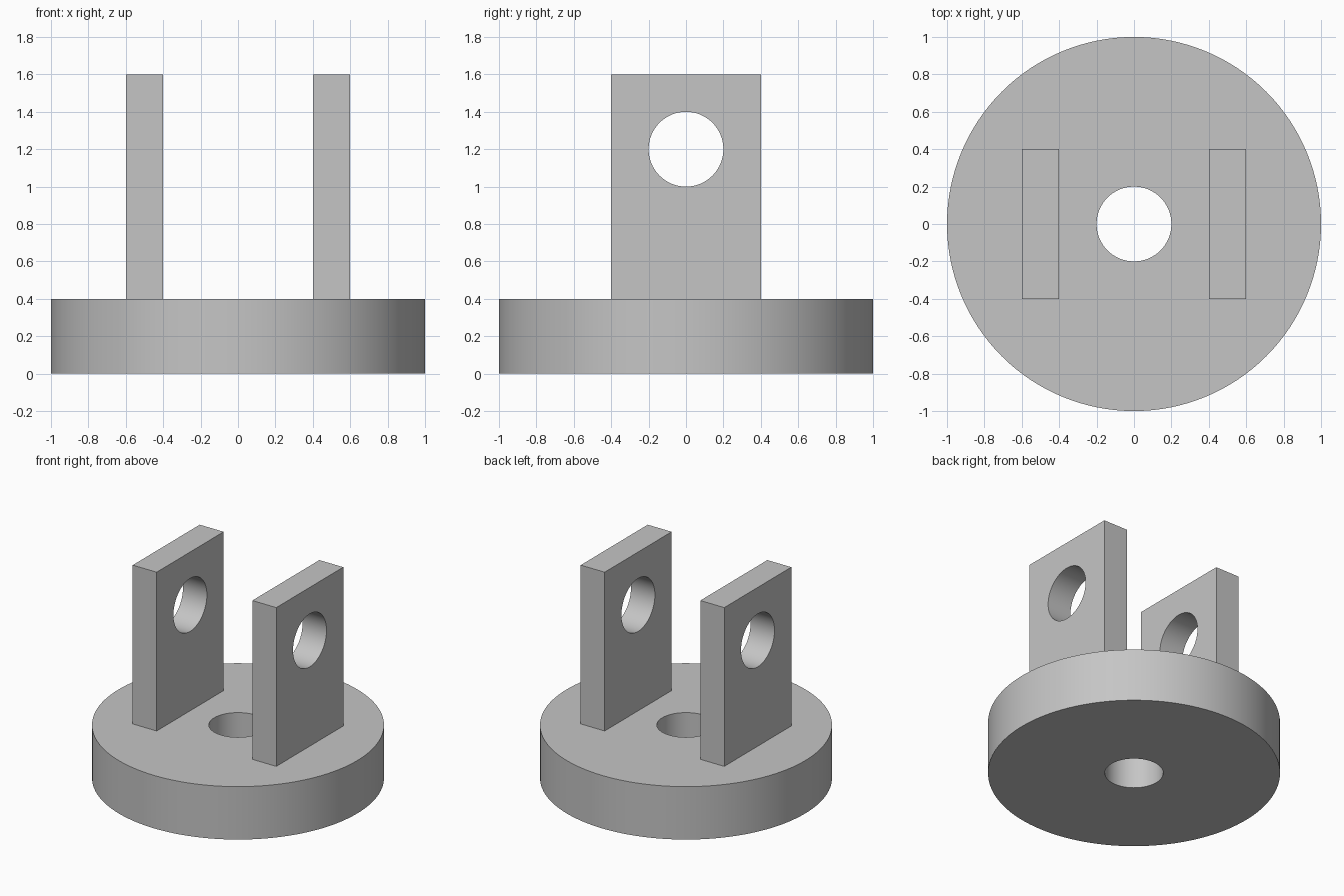
import bpy
import math

cube = bpy.data.objects.get("Cube")
if cube:
    bpy.data.objects.remove(cube, do_unlink=True)

# Single grey material
grey = bpy.data.materials.new("light grey")
grey.use_nodes = True
colour = (0.56, 0.56, 0.56, 1)
grey.diffuse_color = colour
grey.node_tree.nodes["Principled BSDF"].inputs["Base Color"].default_value = colour


def cylinder(name, radius, depth, location, rotation=(0, 0, 0), sides=128):
    bpy.ops.mesh.primitive_cylinder_add(vertices=sides, radius=radius, depth=depth,
                                        location=location, rotation=rotation)
    obj = bpy.context.object
    obj.name = name
    return obj


def drill(obj, cutter):
    """Cut the hole, then shade the round walls smooth."""
    cutter.hide_render = True
    mod = obj.modifiers.new("hole", 'BOOLEAN')
    mod.operation = 'DIFFERENCE'
    mod.solver = 'EXACT'
    mod.object = cutter
    bpy.ops.object.select_all(action='DESELECT')
    obj.select_set(True)
    bpy.context.view_layer.objects.active = obj
    bpy.ops.object.modifier_apply(modifier=mod.name)
    bpy.data.objects.remove(cutter, do_unlink=True)
    obj.data.materials.clear()
    obj.data.materials.append(grey)
    bpy.ops.object.shade_smooth_by_angle(angle=math.radians(30))


# Round base with a central bore
base = cylinder("round_base", 1, 0.4, (0, 0, 0.2))
drill(base, cylinder("bore_cutter", 0.2, 1, (0, 0, 0.2), sides=64))

# Two upright lugs with a pin hole through each
for name, x in (("left_lug", 0.5), ("right_lug", -0.5)):
    bpy.ops.mesh.primitive_cube_add(size=1, location=(x, 0, 1))
    lug = bpy.context.object
    lug.name = name
    lug.scale = (0.2, 0.8, 1.2)
    bpy.ops.object.transform_apply(location=False, rotation=False, scale=True)
    drill(lug, cylinder("pin_cutter", 0.2, 0.5, (x, 0, 1.2),
                        (0, math.pi / 2, 0), sides=64))
